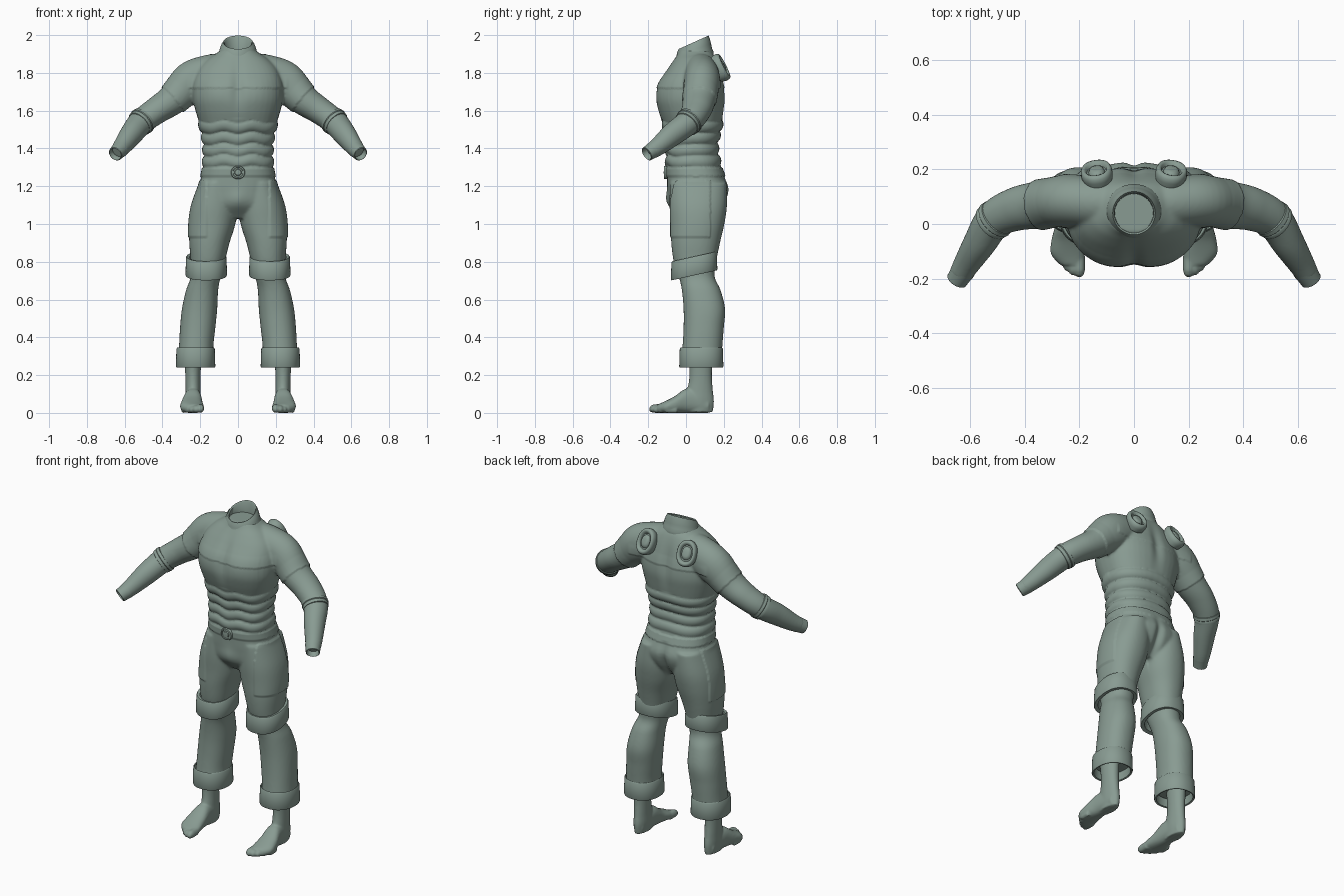
import bpy, bmesh, math
from mathutils import Vector as V

if "Cube" in bpy.data.objects:
    bpy.data.objects.remove(bpy.data.objects["Cube"])

cloth = bpy.data.materials.new('grey_green')
cloth.diffuse_color = (.25, .33, .29, 1)
cloth.use_nodes = True
cloth.node_tree.nodes["Principled BSDF"].inputs["Base Color"].default_value = cloth.diffuse_color


def spline(rows, n=6):
    """Catmull-Rom interpolation of section rows."""
    out = []
    for i in range(len(rows) - 1):
        a, b, c, d = (rows[min(max(i + k, 0), len(rows) - 1)] for k in (-1, 0, 1, 2))
        for k in range(n):
            t = k / n
            out.append([0.5 * (2 * q + (r - p) * t + (2 * p - 5 * q + 4 * r - s) * t * t
                               + (3 * q - p - 3 * r + s) * t ** 3) for p, q, r, s in zip(a, b, c, d)])
    return out + [list(rows[-1])]


def level(rows, axis='z'):
    """Rows (t, x0, x1, b0, b1[, tilt]) become rings across z or y."""
    rings = []
    for r in rows:
        t, x0, x1, b0, b1 = r[:5]
        cx, cb, rx, rb = (x0 + x1) / 2, (b0 + b1) / 2, (x1 - x0) / 2, (b1 - b0) / 2
        k = r[5] if len(r) > 5 else 0
        if axis == 'z':
            rings.append((V((cx, cb, t)), V((rx, 0, 0)), V((0, rb, rb * k))))
        else:
            rings.append((V((cx, t, cb)), V((rx, 0, 0)), V((0, 0, rb))))
    return rings


def along(rows):
    """Rows (x, y, z, width radius, height radius) become rings across a path."""
    rings = []
    for i, r in enumerate(rows):
        T = V(rows[min(i + 1, len(rows) - 1)][:3]) - V(rows[max(i - 1, 0)][:3])
        T.normalize()
        U = T.cross(V((0, 0, 1))).normalized()
        rings.append((V(r[:3]), U * r[3], U.cross(T) * r[4]))
    return rings


def loft(bm, rings, seg=40, e=2.0, caps=True, mirror=False):
    def f(c):
        return math.copysign(abs(c) ** (2 / e), c)
    for s in ((1, -1) if mirror else (1,)):
        loops = []
        for c, u, w in rings:
            loop = []
            for k in range(seg):
                a = math.tau * k / seg
                p = c + u * f(math.cos(a)) + w * f(math.sin(a))
                loop.append(bm.verts.new((p.x * s, p.y, p.z)))
            loops.append(loop)
        for A, B in zip(loops, loops[1:]):
            for k in range(seg):
                bm.faces.new((A[k], A[(k + 1) % seg], B[(k + 1) % seg], B[k]))
        if caps:
            bm.faces.new(loops[0])
            bm.faces.new(loops[-1])


def finish(bm, name, voxel=0, smooth=0, angle=45):
    bmesh.ops.recalc_face_normals(bm, faces=bm.faces)
    me = bpy.data.meshes.new(name)
    bm.to_mesh(me)
    bm.free()
    ob = bpy.data.objects.new(name, me)
    bpy.context.collection.objects.link(ob)
    if voxel:  # fuse overlapping lofts into one skin
        m = ob.modifiers.new('fuse', 'REMESH')
        m.mode, m.voxel_size = 'VOXEL', voxel
        m = ob.modifiers.new('relax', 'SMOOTH')
        m.factor, m.iterations = 0.5, smooth
        dg = bpy.context.evaluated_depsgraph_get()
        me = bpy.data.meshes.new_from_object(ob.evaluated_get(dg))
        ob.modifiers.clear()
        ob.data = me
    ob.data.materials.clear()
    ob.data.materials.append(cloth)
    bpy.ops.object.select_all(action='DESELECT')
    ob.select_set(True)
    bpy.context.view_layer.objects.active = ob
    bpy.ops.object.shade_smooth_by_angle(angle=math.radians(angle))
    return ob


# Suit body: torso, arms and trouser legs fused together
bm = bmesh.new()
torso = [(1.925, .085, -.035, .125), (1.90, .12, -.045, .145), (1.87, .165, -.065, .16),
         (1.82, .21, -.10, .178), (1.75, .235, -.143, .197), (1.67, .24, -.158, .207),
         (1.60, .225, -.147, .20), (1.50, .195, -.113, .183), (1.42, .181, -.10, .165),
         (1.33, .181, -.102, .178), (1.25, .195, -.10, .205), (1.18, .208, -.097, .227),
         (1.10, .19, -.085, .20), (1.03, .10, -.03, .14)]
loft(bm, level(spline([(z, -x, x, a, b) for z, x, a, b in torso])), e=2.4)
arm = [(.06, .075, 1.82, .085, .085), (.15, .08, 1.797, .092, .10), (.25, .085, 1.75, .095, .108),
       (.345, .07, 1.66, .088, .083), (.43, .055, 1.602, .08, .072), (.51, .016, 1.542, .07, .067),
       (.565, -.07, 1.475, .06, .062), (.61, -.142, 1.415, .049, .05), (.636, -.186, 1.384, .042, .042)]
loft(bm, along(spline(arm)), mirror=True)
leg = [(1.22, .02, .20, -.085, .215), (1.10, .004, .243, -.087, .217), (1.0, .014, .258, -.082, .203),
       (.90, .045, .258, -.078, .18), (.80, .07, .25, -.065, .16), (.72, .092, .25, -.038, .152),
       (.65, .105, .275, -.022, .183), (.55, .11, .297, -.013, .207), (.45, .12, .307, -.013, .2),
       (.36, .13, .312, -.018, .193), (.29, .13, .317, -.025, .188)]
loft(bm, level(spline(leg)), e=2.2, mirror=True)
body = finish(bm, 'suit_body', .0075, 7, 60)


# Surface relief: waist rolls, belt, seams, pockets and creases
def g(d, w):
    return math.exp(-(d / w) ** 2)


sleeve_dir = V((-.75, .1, .65)).normalized()


def relief(p):
    x, y, z = abs(p.x), p.y, p.z
    d = 0
    if x < .26 and 1.2 < z < 1.6:
        w = z + (.007 * math.cos(x * 42) if y < .03 else -.01 * g(x, .1)) - .002
        t = (w - 1.30) / .06
        if 0 < t < 4 and z > 1.295:
            d += .015 * math.sin(math.pi * (t % 1)) ** .6 - .004
        elif 1.25 < z <= 1.295:
            d += .006
    if x < .26 and 1.72 < z < 1.78:
        d += .005 * (1 - (z - 1.72) / .06)
    if x < .2 and 1.56 < z < 1.9:
        d -= .013 * g(x, .03) * g(z - 1.72, .11)
        if y < 0:
            d += .006 * g(x - .11, .07) * g(z - 1.70, .07)
    if x > .24 and z > 1.5:
        s = (V((x, y, z)) - V((.345, .07, 1.66))).dot(sleeve_dir)
        if 0 < s < .07:
            d += .006 * (1 - s / .07)
    if .93 < z < 1.23 and x > .165 and y < .13:
        d += .006
    if .9 < z < 1.26 and y > .1:
        d -= .02 * g(x, .022) * g(z - 1.12, .1)
    if y < 0:
        d += .012 * g(x, .045) * g(z - 1.13, .05)
    return d


verts = body.data.vertices
for v, n in zip(verts, [v.normal.copy() for v in verts]):
    v.co += n * relief(v.co)

# Bare feet with toes
bm = bmesh.new()
ankle = [(.33, .192, .287, .01, .14), (.2, .198, .279, .018, .137), (.12, .198, .277, .005, .142),
         (.06, .196, .277, -.02, .148), (.004, .203, .27, -.01, .142)]
loft(bm, level(spline(ankle)), mirror=True)
foot = [(.12, .205, .27, 0, .08), (.06, .197, .278, 0, .12), (0, .192, .287, 0, .128),
        (-.06, .186, .302, 0, .088), (-.11, .18, .304, 0, .062), (-.15, .182, .27, 0, .045)]
loft(bm, level(spline(foot), 'y'), e=2.3, mirror=True)
for i in range(5):
    r = .021 - .0022 * i
    x, y = .2 + .022 * i, -.17 + .0045 * i * i
    toe = [(y + .05, x - r, x + r, 0, 2.3 * r), (y, x - r, x + r, 0, 2.2 * r),
           (y - r * .8, x - r * .8, x + r * .8, r * .2, 1.8 * r),
           (y - r * 1.2, x - r * .3, x + r * .3, r * .6, r * 1.2)]
    loft(bm, level(toe, 'y'), 16, mirror=True)
finish(bm, 'feet', .006, 4, 60)


# Folded bands around the legs
def hem(name, z0, z1, box, tilt, thick, e=2.3):
    bm = bmesh.new()
    prof = [(z1 - .004, thick), (z1, .007), (z1 - .006, .003), (z0 + .006, 0), (z0, .003),
            (z0 + .003, thick), (z1 - .02, thick + .004)]
    x0, x1, y0, y1 = box
    rows = [(z, x0 + i, x1 - i, y0 + i, y1 - i, tilt) for z, i in prof]
    loft(bm, level(rows), 48, e, False, True)
    finish(bm, name)


hem('knee_bands', .728, .828, (.058, .278, -.08, .166), .22, .022)
hem('trouser_cuffs', .24, .345, (.12, .329, -.036, .198), 0, .012, 2.2)


# Folded elbow bands and open wrist ends
def sleeve_ring(name, c, T, prof):
    bm = bmesh.new()
    c, T = V(c), V(T).normalized()
    U = T.cross(V((0, 0, 1))).normalized()
    loft(bm, [(c + T * t, U * r, U.cross(T) * r) for t, r in prof], caps=False, mirror=True)
    finish(bm, name)


band = [(-.024, .062), (-.02, .073), (-.004, .075), (0, .071), (.004, .073), (.018, .071), (.022, .06)]
sleeve_ring('elbow_bands', (.512, .013, 1.54), (.62, -.55, -.57), band)
wrist = [(-.03, .045), (0, .041), (.023, .039), (.026, .035), (.02, .032), (-.01, .031)]
sleeve_ring('wrist_ends', (.638, -.19, 1.382), (.5, -.78, -.5), wrist)

# Stand-up collar with a rolled base
bm = bmesh.new()
collar = [(1.878, .108, -.056, .146, .2), (1.892, .11, -.058, .146, .2), (1.906, .102, -.052, .138, .25),
          (1.925, .097, -.049, .133, .3), (1.948, .088, -.045, .126, .4), (1.962, .078, -.039, .119, .45),
          (1.956, .071, -.033, .113, .43), (1.91, .07, -.03, .11, .2)]
loft(bm, level([(z, -x, x, a, b, k) for z, x, a, b, k in collar]), 48, caps=False)
finish(bm, 'collar')


# Raised round fittings: back discs and belt buckle
def disc(name, c, n, ru, rv, prof, mirror):
    bm = bmesh.new()
    c, n = V(c), V(n).normalized()
    U = V((n.y, -n.x, 0)).normalized()
    W = U.cross(n)
    loft(bm, [(c + n * h, U * ru * k, W * rv * k) for h, k in prof], 36, 2.2, True, mirror)
    finish(bm, name, angle=50)


ring = [(-.03, .9), (-.004, 1), (.012, .99), (.022, .9), (.024, .8), (.02, .68), (.008, .6),
        (.008, .5), (.018, .42), (.022, .25), (.022, .05)]
disc('back_discs', (.136, .184, 1.828), (.15, .88, .45), .058, .076, ring, True)
buckle = [(-.02, 1), (.002, 1), (.007, .93), (.007, .75), (.002, .7), (.002, .5), (.007, .42), (.008, .05)]
disc('belt_buckle', (0, -.11, 1.273), (0, -1, 0), .037, .035, buckle, False)
